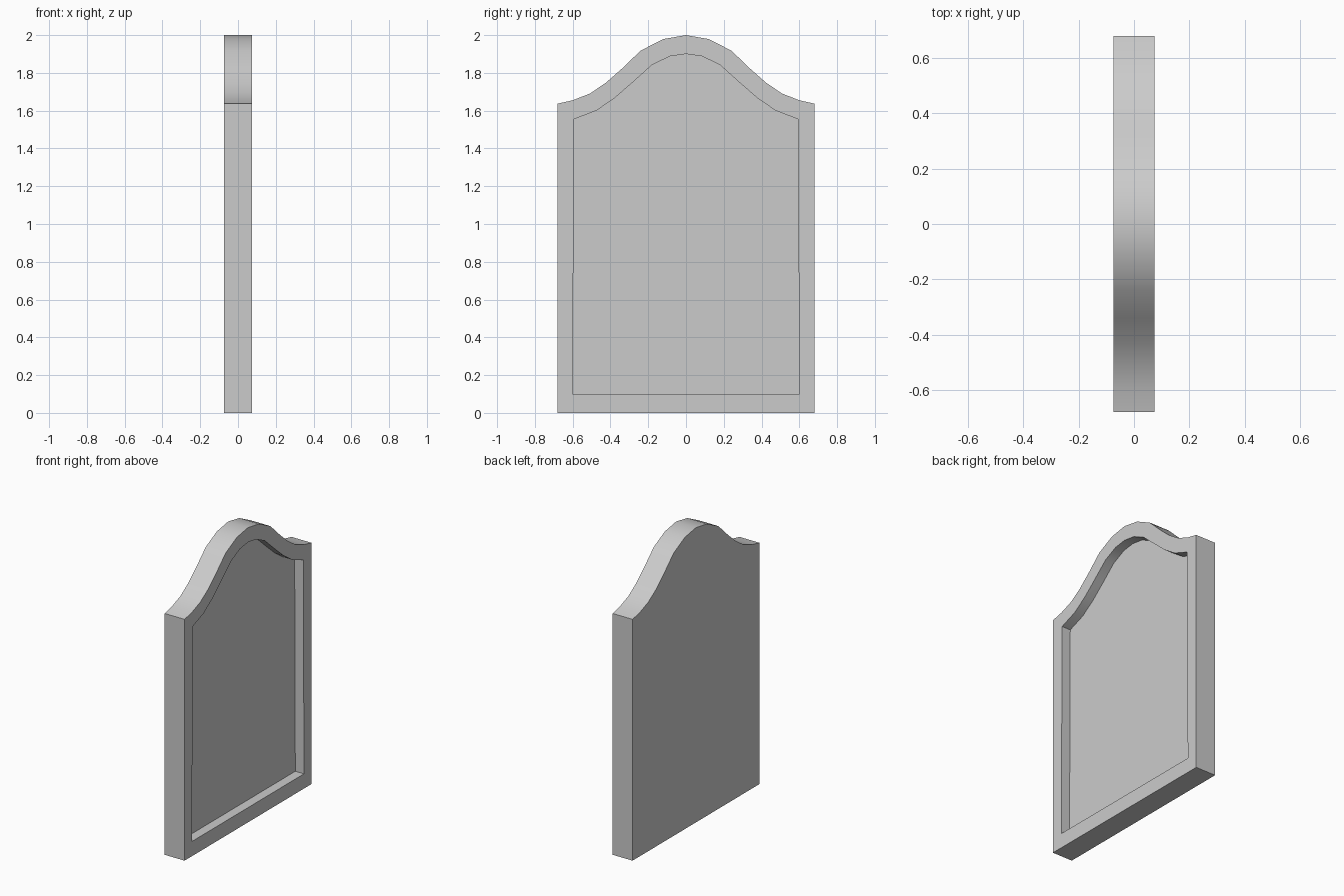
import bpy, bmesh
from math import radians

if "Cube" in bpy.data.objects:
    bpy.data.objects.remove(bpy.data.objects["Cube"])

# Half outlines in (y, z), from the bottom corner up to the crest
OUTER = [(0.68, 0), (0.68, 1.637), (0.60, 1.655), (0.51, 1.69), (0.425, 1.747),
         (0.34, 1.822), (0.24, 1.918), (0.12, 1.979), (0, 2.0)]
INNER = [(0.60, 0.10), (0.593, 1.555), (0.475, 1.60), (0.38, 1.665),
         (0.28, 1.752), (0.18, 1.842), (0.085, 1.888), (0, 1.90)]


def slab(name, half, x0, x1):
    """Mirror a half outline across y = 0 and extrude it along x."""
    outline = half + [(-y, z) for y, z in reversed(half[:-1])]
    bm = bmesh.new()
    face = bm.faces.new([bm.verts.new((x0, y, z)) for y, z in outline])
    out = bmesh.ops.extrude_face_region(bm, geom=[face], use_keep_orig=True)
    verts = [v for v in out["geom"] if isinstance(v, bmesh.types.BMVert)]
    bmesh.ops.translate(bm, verts=verts, vec=(x1 - x0, 0, 0))
    bmesh.ops.recalc_face_normals(bm, faces=bm.faces)
    mesh = bpy.data.meshes.new(name)
    bm.to_mesh(mesh)
    bm.free()
    obj = bpy.data.objects.new(name, mesh)
    bpy.context.collection.objects.link(obj)
    return obj


# Arched board, with a recessed panel cut into its +x face
board = slab("arched_panel", OUTER, -0.075, 0.075)
cutter = slab("recess_cutter", INNER, 0.01, 0.2)
cutter.hide_render = True

cut = board.modifiers.new("recess", 'BOOLEAN')
cut.operation = 'DIFFERENCE'
cut.solver = 'EXACT'
cut.object = cutter

bpy.ops.object.select_all(action='DESELECT')
bpy.context.view_layer.objects.active = board
board.select_set(True)
bpy.ops.object.modifier_apply(modifier=cut.name)
bpy.data.objects.remove(cutter)

# Smooth curved crest, crisp corners
bpy.ops.object.shade_smooth_by_angle(angle=radians(30))
